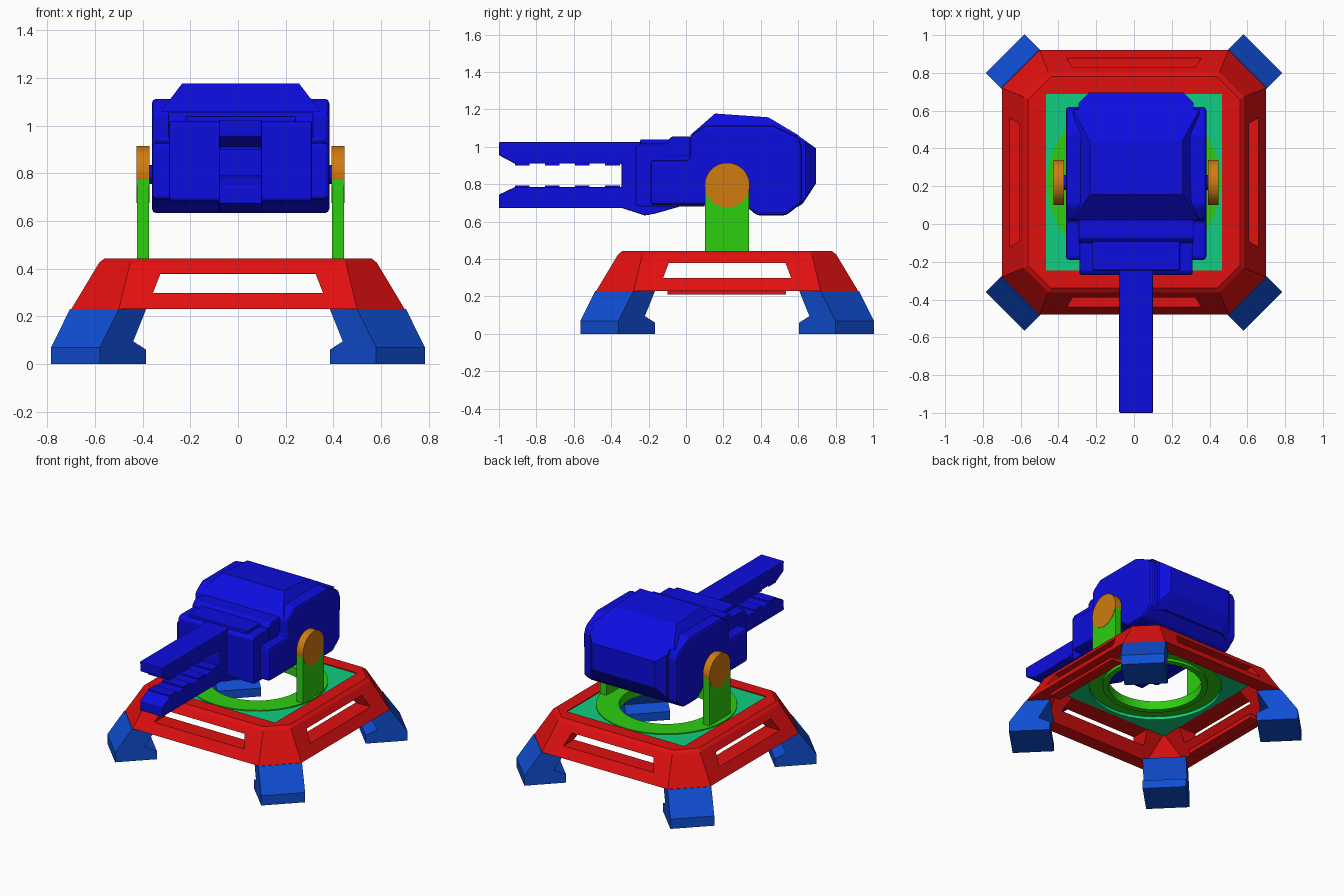
import bpy, bmesh, math
from mathutils import Matrix, Vector

if "Cube" in bpy.data.objects:
    bpy.data.objects.remove(bpy.data.objects["Cube"])

CY = 0.22      # y of the turntable centre
CX = 0.011     # x of the gun head centre


def material(name, r, g, b):
    m = bpy.data.materials.new(name)
    m.use_nodes = True
    m.diffuse_color = (r, g, b, 1)
    m.node_tree.nodes["Principled BSDF"].inputs["Base Color"].default_value = (r, g, b, 1)
    return m


RED = material("red", 0.75, 0.005, 0.005)
NAVY = material("deep blue", 0.004, 0.004, 0.74)
BLUE = material("leg blue", 0.005, 0.075, 0.65)
GREEN = material("green", 0.026, 0.62, 0.005)
TEAL = material("teal", 0.005, 0.62, 0.22)
ORANGE = material("orange", 0.62, 0.2, 0.005)


def finish(name, bm, mat, bevel=0):
    bmesh.ops.recalc_face_normals(bm, faces=bm.faces)
    mesh = bpy.data.meshes.new(name)
    bm.to_mesh(mesh)
    bm.free()
    ob = bpy.data.objects.new(name, mesh)
    bpy.context.collection.objects.link(ob)
    mesh.materials.append(mat)
    if bevel:
        mod = ob.modifiers.new("bevel", 'BEVEL')
        mod.width = bevel
        mod.segments = 2
        mod.limit_method = 'ANGLE'
    return ob


def loft(name, rings, mat, bevel=0, closed=False):
    """Skin a list of equal-length point rings; cap the ends or close the loop."""
    bm = bmesh.new()
    vs = [[bm.verts.new(p) for p in ring] for ring in rings]
    n = len(vs[0])
    pairs = list(zip(vs, vs[1:])) + ([(vs[-1], vs[0])] if closed else [])
    for a, b in pairs:
        for i in range(n):
            j = (i + 1) % n
            bm.faces.new((a[i], a[j], b[j], b[i]))
    if not closed:
        bm.faces.new(vs[0])
        bm.faces.new(vs[-1])
    return finish(name, bm, mat, bevel)


def side_profile(name, pts, half, mat, bevel=0, cx=CX):
    """Extrude a (y, z) outline across x."""
    return loft(name, [[(cx + s * half, y, z) for y, z in pts] for s in (-1, 1)], mat, bevel)


def box(name, x, y, z, mat, bevel=0):
    ends = [(y[0], z[0]), (y[1], z[0]), (y[1], z[1]), (y[0], z[1])]
    return side_profile(name, ends, (x[1] - x[0]) / 2, mat, bevel, (x[0] + x[1]) / 2)


def circle(r, z, n=48):
    return [(r * math.cos(2 * math.pi * i / n), CY + r * math.sin(2 * math.pi * i / n), z)
            for i in range(n)]


def disc_x(name, x0, x1, r, z, mat):
    rings = [[(x, CY + (z0 := p[0]), z + p[1] - CY) for p in circle(r, 0)] for x in (x0, x1)]
    return loft(name, rings, mat)


def octagon(h, c, z):
    k = h - c
    pts = [(h, -k), (h, k), (k, h), (-k, h), (-h, k), (-h, -k), (-k, -h), (k, -h)]
    return [(x, CY + y, z) for x, y in pts]


def smooth(ob):
    bpy.ops.object.select_all(action='DESELECT')
    ob.select_set(True)
    bpy.context.view_layer.objects.active = ob
    bpy.ops.object.shade_smooth_by_angle(angle=math.radians(30))


# Sloped base frame with a window through each wall
frame = loft("base_frame", [
    octagon(0.70, 0.20, 0.23), octagon(0.583, 0.13, 0.425), octagon(0.56, 0.12, 0.443),
    octagon(0.467, 0.002, 0.443), octagon(0.47, 0.01, 0.38), octagon(0.60, 0.17, 0.23)],
    RED, closed=True)
window = [(-0.357, 0.298), (0.357, 0.298), (0.325, 0.38), (-0.325, 0.38)]
cutters = [
    loft("window_cutter_y", [[(x, CY + s, z) for x, z in window] for s in (-1, 1)], RED),
    loft("window_cutter_x", [[(s, CY + x * 0.96, z) for x, z in window] for s in (-1, 1)], RED)]
for cutter in cutters:
    mod = frame.modifiers.new("window", 'BOOLEAN')
    mod.operation = 'DIFFERENCE'
    mod.solver = 'EXACT'
    mod.object = cutter
    cutter.hide_render = True
    cutter.hide_viewport = True
    cutter.display_type = 'WIRE'
for side, s in (("left", 1), ("right", -1)):
    box(side + "_sill", sorted((s * 0.56, s * 0.64)), (-0.1, 0.535), (0.21, 0.24), RED)

# Diagonal corner legs
leg = [(0.965, 0), (0.965, 0.07), (0.852, 0.23), (0.69, 0.23), (0.767, 0.095), (0.69, 0.06), (0.69, 0)]
for i, name in enumerate(("back_left", "back_right", "front_right", "front_left")):
    turn = Matrix.Translation((0, CY, 0)) @ Matrix.Rotation(math.radians(45 + 90 * i), 4, 'Z')
    loft(name + "_leg", [[turn @ Vector((u, w, z)) for u, z in leg] for w in (-0.145, 0.145)], BLUE)


# Deck plate with round hole, square outside
def square(z, n=48, h=0.468):
    pts = []
    for x, y, _ in circle(1, z, n):
        k = h / max(abs(x), abs(y - CY))
        pts.append((x * k, CY + (y - CY) * k, z))
    return pts


loft("deck_plate", [square(0.378), square(0.436), circle(0.44, 0.436), circle(0.44, 0.378)],
     TEAL, closed=True)

# Turntable ring
smooth(loft("turntable_ring", [circle(0.46, 0.40), circle(0.46, 0.443), circle(0.31, 0.443),
                               circle(0.31, 0.38), circle(0.35, 0.38), circle(0.35, 0.40)],
            GREEN, closed=True))

# Support posts, pivot discs and axle
PZ = 0.795
for side, s in (("left", 1), ("right", -1)):
    x0, x1 = sorted((CX + s * 0.384, CX + s * 0.434))
    box(side + "_post", (x0, x1), (CY - 0.118, CY + 0.118), (0.41, PZ - 0.02), GREEN)
    smooth(disc_x(side + "_pivot", x0 - 0.002, x1 + 0.002, 0.12, PZ, ORANGE))
smooth(disc_x("axle", CX - 0.39, CX + 0.39, 0.04, PZ, NAVY))

# Head shell
side_profile("head_shell", [
    (-0.19, 0.69), (-0.19, 0.93), (0.02, 0.93), (0.02, 1.056), (0.10, 1.113), (0.47, 1.113),
    (0.60, 1.05), (0.62, 1.0), (0.62, 0.70), (0.535, 0.633), (0.38, 0.633), (0.31, 0.69)],
    0.372, NAVY, 0.018)

# Rear housing, narrowing towards the back
rear = [(0.4, 1.09), (0.60, 1.06), (0.64, 1.03), (0.64, 0.73), (0.6, 0.68), (0.4, 0.66)]
cap = [(0.4, 1.09), (0.60, 1.06), (0.695, 0.992), (0.695, 0.804), (0.625, 0.697), (0.4, 0.66)]
loft("rear_housing", [[(CX + x, y, z) for y, z in p] for x, p in
                      ((-0.305, rear), (-0.25, cap), (0.25, cap), (0.305, rear))], NAVY)

# Tapered top hump
base = [(-0.335, 0.02), (0.335, 0.02), (0.335, 0.605), (-0.335, 0.605)]
crown = [(-0.245, 0.155, 1.178), (0.245, 0.155, 1.178), (0.245, 0.44, 1.158), (-0.245, 0.44, 1.158)]
loft("top_hump", [[(CX + x, y, 1.06) for x, y in base], [(CX + x, y, z) for x, y, z in crown]], NAVY)

# Front block, collar and top pad
side_profile("front_block", [(-0.27, 0.69), (-0.27, 1.0), (-0.25, 1.018), (0.1, 1.018), (0.1, 0.68),
                             (-0.25, 0.68)], 0.30, NAVY, 0.008)
side_profile("front_collar", [(-0.1, 0.95), (-0.1, 1.03), (-0.075, 1.056), (0.1, 1.056), (0.1, 0.95)],
             0.305, NAVY, 0.006)
box("top_pad", (CX - 0.232, CX + 0.232), (-0.245, -0.09), (0.98, 1.04), NAVY, 0.006)

# Forked barrel with toothed jaws
side_profile("forked_barrel", [
    (-1.0, 1.025), (-0.2, 1.025), (-0.015, 0.9), (-0.015, 0.686), (-0.165, 0.643), (-0.22, 0.633),
    (-0.34, 0.672), (-1.0, 0.672), (-1.0, 0.745), (-0.915, 0.785), (-0.345, 0.785),
    (-0.345, 0.91), (-0.915, 0.91), (-1.0, 0.955)], 0.09, NAVY, 0.006)
for i in range(4):
    y = -0.915 + 0.161 * i
    for jaw, z in (("upper", 0.91), ("lower", 0.785)):
        box(f"{jaw}_tooth_{i + 1}", (CX - 0.085, CX + 0.085), (y, y + 0.078), (z - 0.009, z + 0.009), NAVY)
